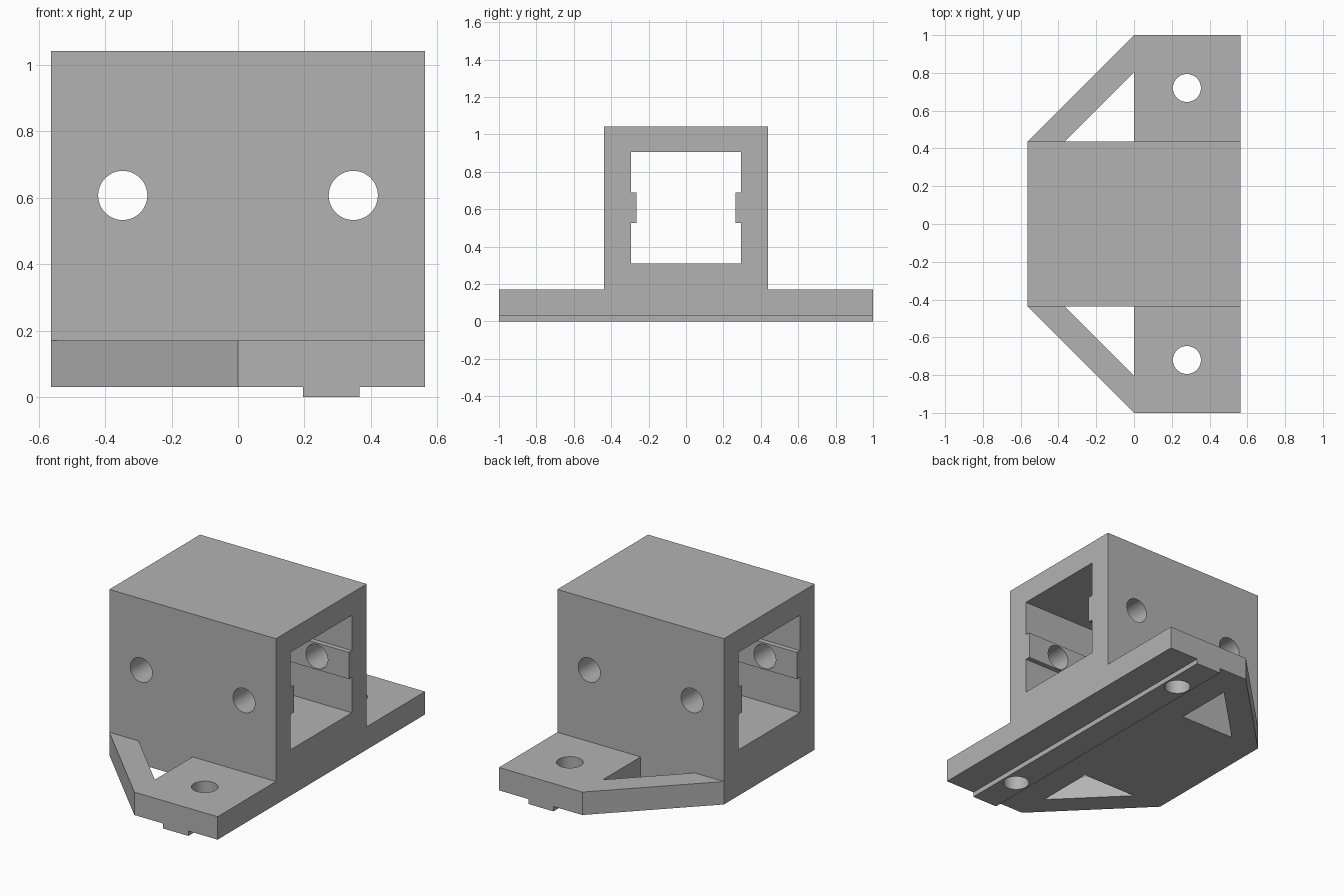
import bpy
import bmesh
import math
from mathutils import Matrix, Vector

if "Cube" in bpy.data.objects:
    bpy.data.objects.remove(bpy.data.objects["Cube"], do_unlink=True)

HALF_X = 0.5625      # half length of the bracket
HALF_BOX = 0.4375    # half width of the square housing
TOP = 1.042
PLATE_LOW, PLATE_TOP = 0.03, 0.17
HOLE_R = 0.074

grey = bpy.data.materials.new("plain grey")
grey.use_nodes = True
colour = (0.45, 0.45, 0.45, 1)
grey.diffuse_color = colour
grey.node_tree.nodes["Principled BSDF"].inputs["Base Color"].default_value = colour


def prism(name, points, start, end, axis):
    """Extrude a flat outline along x (points are y, z) or z (points are x, y)."""
    bm = bmesh.new()
    place = (lambda p: (start, *p)) if axis == "x" else (lambda p: (*p, start))
    direction = Vector((1, 0, 0)) if axis == "x" else Vector((0, 0, 1))
    face = bm.faces.new([bm.verts.new(place(p)) for p in points])
    grown = bmesh.ops.extrude_face_region(bm, geom=[face])["geom"]
    verts = [g for g in grown if isinstance(g, bmesh.types.BMVert)]
    bmesh.ops.translate(bm, verts=verts, vec=direction * (end - start))
    bmesh.ops.recalc_face_normals(bm, faces=bm.faces)
    return finish(name, bm)


def drill(name, centre, depth, rotation):
    bm = bmesh.new()
    bmesh.ops.create_cone(bm, cap_ends=True, segments=48, radius1=HOLE_R,
                          radius2=HOLE_R, depth=depth,
                          matrix=Matrix.Translation(centre) @ rotation)
    return finish(name, bm)


def finish(name, bm):
    mesh = bpy.data.meshes.new(name)
    bm.to_mesh(mesh)
    bm.free()
    mesh.materials.append(grey)
    obj = bpy.data.objects.new(name, mesh)
    bpy.context.collection.objects.link(obj)
    return obj


def mirrored(half):
    return half + [(-a, b) for a, b in reversed(half)]


# Housing and flanges share one stepped cross-section
body = prism("bracket_body", mirrored([
    (1, 0), (1, PLATE_TOP), (HALF_BOX, PLATE_TOP), (HALF_BOX, TOP)]),
    -HALF_X, HALF_X, "x")

# Square bore, narrowed by a rib on each wall
cutters = [prism("bore_cutter", mirrored([
    (0.295, 0.31), (0.295, 0.527), (0.265, 0.527), (0.265, 0.69),
    (0.295, 0.69), (0.295, 0.905)]), -1, 1, "x")]

# Recesses that leave the locating strip under the base
for x0, x1 in ((-1, 0.195), (0.365, 1)):
    cutters.append(prism("underside_cutter",
                         [(x0, -2), (x1, -2), (x1, 2), (x0, 2)],
                         -0.5, PLATE_LOW, "z"))

for side in (-1, 1):
    # Sloping corner, brace window and screw hole of each flange
    corner = [(-HALF_X, HALF_BOX), (0, 1), (0, 1.2), (-0.8, 1.2), (-0.8, HALF_BOX)]
    window = [(-0.365, HALF_BOX), (0, HALF_BOX), (0, HALF_BOX + 0.365)]
    for name, outline in (("corner_cutter", corner), ("window_cutter", window)):
        cutters.append(prism(name, [(x, y * side) for x, y in outline],
                             -0.5, 0.3, "z"))
    cutters.append(drill("flange_hole_cutter", (0.28, 0.72 * side, 0.1), 1,
                         Matrix.Identity(4)))
    # Cross holes through both housing walls
    cutters.append(drill("wall_hole_cutter", (0.347 * side, 0, 0.607), 2,
                         Matrix.Rotation(math.pi / 2, 4, "X")))

bpy.ops.object.select_all(action="DESELECT")
body.select_set(True)
bpy.context.view_layer.objects.active = body
for cutter in cutters:
    cut = body.modifiers.new(cutter.name, "BOOLEAN")
    cut.operation = "DIFFERENCE"
    cut.solver = "EXACT"
    cut.object = cutter
    bpy.ops.object.modifier_apply(modifier=cut.name)
for cutter in cutters:
    bpy.data.objects.remove(cutter, do_unlink=True)

bpy.ops.object.shade_smooth_by_angle(angle=math.radians(30))
